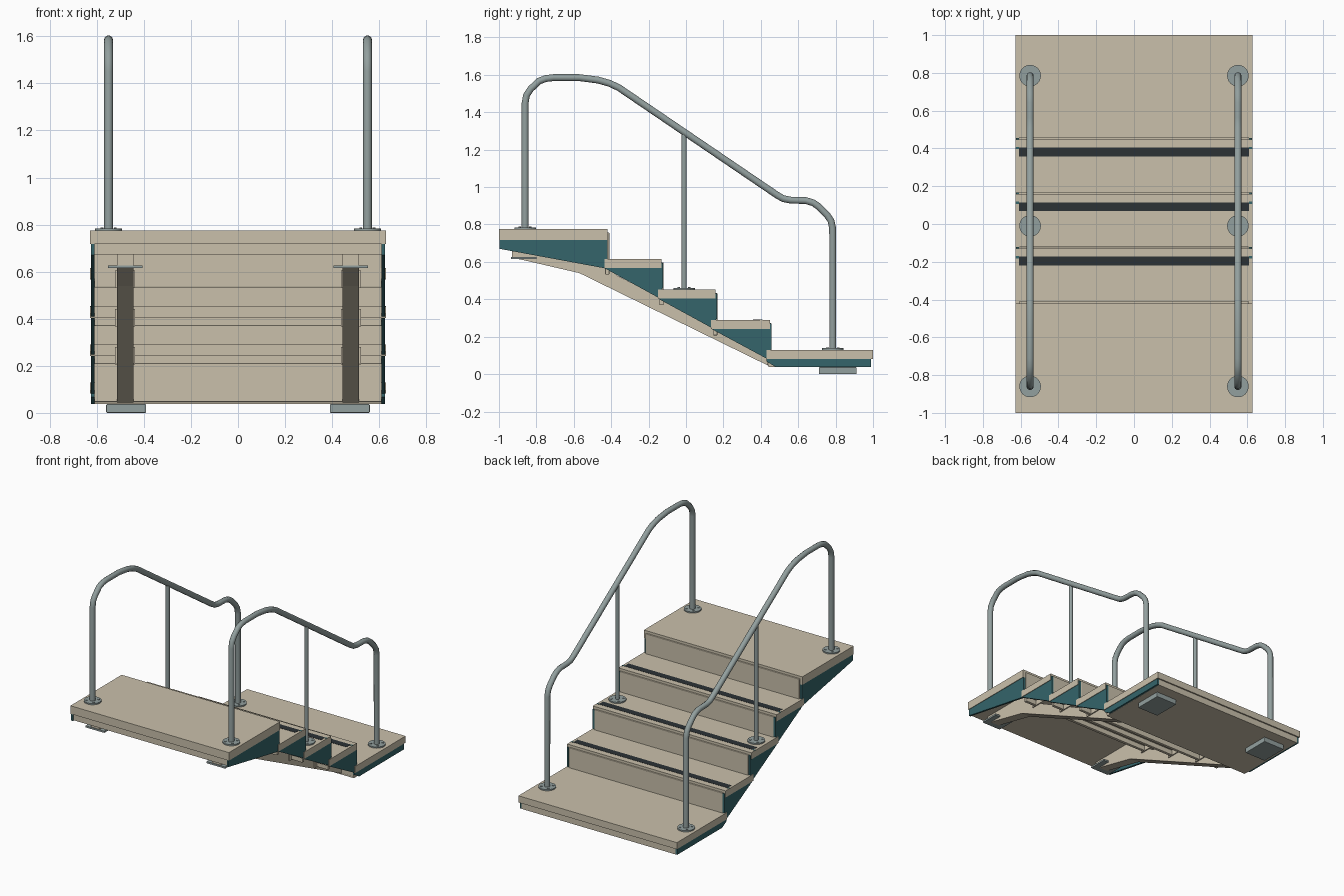
import bpy, bmesh, math

if "Cube" in bpy.data.objects:
    bpy.data.objects.remove(bpy.data.objects["Cube"])


def material(name, rgb):
    m = bpy.data.materials.new(name)
    m.diffuse_color = (*rgb, 1)
    m.use_nodes = True
    m.node_tree.nodes["Principled BSDF"].inputs["Base Color"].default_value = m.diffuse_color
    return m


BEIGE = material("beige_board", (0.59, 0.53, 0.41))
TEAL = material("teal_panel", (0.035, 0.13, 0.145))
GREY = material("grey_metal", (0.29, 0.35, 0.345))
DARK = material("dark_grip", (0.025, 0.032, 0.036))


def finish(name, bm, mat):
    bmesh.ops.recalc_face_normals(bm, faces=bm.faces)
    me = bpy.data.meshes.new(name)
    bm.to_mesh(me)
    bm.free()
    me.materials.append(mat)
    ob = bpy.data.objects.new(name, me)
    bpy.context.collection.objects.link(ob)
    return ob


def box(name, x, y, z, mat, bevel=0):
    bm = bmesh.new()
    bmesh.ops.create_cube(bm, size=1)
    for v in bm.verts:
        v.co = [a[0] + (c + 0.5) * (a[1] - a[0]) for a, c in zip((x, y, z), v.co)]
    ob = finish(name, bm, mat)
    if bevel:
        mod = ob.modifiers.new("bevel", 'BEVEL')
        mod.width = bevel
        mod.segments = 2
    return ob


def plate(name, pts, x0, x1, mat):
    """Extrude a (y, z) outline along x."""
    bm = bmesh.new()
    f = bm.faces.new([bm.verts.new((x0, y, z)) for y, z in pts])
    r = bmesh.ops.extrude_face_region(bm, geom=[f])
    for v in r["geom"]:
        if isinstance(v, bmesh.types.BMVert):
            v.co.x = x1
    bm.faces.ensure_lookup_table()
    # close the starting side if the extrusion removed it
    if not any(all(abs(v.co.x - x0) < 1e-6 for v in q.verts) for q in bm.faces):
        bmesh.ops.holes_fill(bm, edges=bm.edges)
    return finish(name, bm, mat)


def smooth(ob):
    bpy.ops.object.select_all(action='DESELECT')
    ob.select_set(True)
    bpy.context.view_layer.objects.active = ob
    bpy.ops.object.shade_smooth_by_angle(angle=math.radians(40))


def disc(name, x, y, z, r, h, mat, n=24):
    bm = bmesh.new()
    bmesh.ops.create_cone(bm, cap_ends=True, segments=n, radius1=r, radius2=r, depth=h)
    bmesh.ops.translate(bm, verts=bm.verts, vec=(x, y, z + h / 2))
    ob = finish(name, bm, mat)
    smooth(ob)


def tube(name, x, pts, r):
    cu = bpy.data.curves.new(name, 'CURVE')
    cu.dimensions = '3D'
    cu.bevel_depth = r
    cu.bevel_resolution = 3
    cu.use_fill_caps = True
    sp = cu.splines.new('POLY')
    sp.points.add(len(pts) - 1)
    for p, (y, z) in zip(sp.points, pts):
        p.co = (x, y, z, 1)
    cu.materials.append(GREY)
    ob = bpy.data.objects.new(name, cu)
    bpy.context.collection.objects.link(ob)
    bpy.ops.object.select_all(action='DESELECT')
    ob.select_set(True)
    bpy.context.view_layer.objects.active = ob
    bpy.ops.object.convert(target='MESH')
    smooth(bpy.context.view_layer.objects.active)


W, IN = 0.628, 0.61

# platforms, each a top slab over a narrower base
box("upper_platform", (-W, W), (-1, -0.42), (0.717, 0.775), BEIGE)
box("upper_platform_base", (-IN, IN), (-0.99, -0.43), (0.672, 0.717), BEIGE)
box("lower_platform", (-W, W), (0.43, 1), (0.082, 0.13), BEIGE)
box("lower_platform_base", (-IN, IN), (0.44, 0.99), (0.037, 0.082), BEIGE)

# treads with dark grip strips
treads = [(-0.437, -0.13, 0.615), (-0.15, 0.158, 0.452), (0.135, 0.448, 0.29)]
for i, (y0, y1, top) in enumerate(treads):
    box(f"tread_{i}", (-W, W), (y0, y1), (top - 0.048, top), BEIGE)
    box(f"grip_strip_{i}", (-IN, IN), (y1 - 0.09, y1 - 0.043), (top - 0.002, top + 0.0015), DARK)
    for s in (-1, 1):
        box(f"grip_end_{i}", sorted((s * IN, s * W)), (y1 - 0.052, y1 - 0.04), (top - 0.002, top + 0.0015), TEAL)

# risers, each standing on the tread below
fronts = [(-0.42, 0.775)] + [(t[1], t[2]) for t in treads]
for i, (y, top) in enumerate(fronts):
    low = fronts[i + 1][1] if i < 3 else 0.13
    box(f"riser_{i}", (-IN, IN), (y - 0.012, y + 0.01), (low - 0.083, top - 0.018), BEIGE, 0.004)

stringer = [(-0.93, 0.672), (-0.93, 0.622), (-0.85, 0.605), (-0.57, 0.54), (0.44, 0.045),
            (0.48, 0.037), (0.48, 0.08), (0.43, 0.11), (-0.44, 0.565), (-0.44, 0.672)]
rail = [(-0.86, 0.775), (-0.86, 1.45), (-0.853, 1.49), (-0.83, 1.525), (-0.785, 1.567), (-0.75, 1.58),
        (-0.71, 1.585), (-0.57, 1.585), (-0.47, 1.572), (-0.41, 1.555), (-0.36, 1.532),
        (0.45, 0.982), (0.49, 0.955), (0.52, 0.938), (0.56, 0.93), (0.64, 0.928), (0.68, 0.916),
        (0.71, 0.895), (0.755, 0.85), (0.775, 0.82), (0.784, 0.78), (0.785, 0.13)]

for s, side in ((-1, "left"), (1, "right")):
    # teal side panels
    a, b = s * IN, s * 0.624
    plate(f"{side}_upper_panel", [(-0.998, 0.67), (-0.43, 0.565), (-0.42, 0.56), (-0.42, 0.717), (-0.998, 0.717)], a, b, TEAL)
    plate(f"{side}_lower_panel", [(0.43, 0.082), (0.43, 0.068), (0.48, 0.038), (0.99, 0.038), (0.99, 0.082)], a, b, TEAL)
    for i, (y0, y1, top) in enumerate(treads):
        low = top - 0.048
        plate(f"{side}_step_panel_{i}", [(y0, low), (y1 + 0.003, low), (y1 + 0.003, low - 0.17)], a, b, TEAL)
        box(f"{side}_riser_end_{i}", sorted((a, b)), (y1, y1 + 0.008), (low - 0.11, top - 0.02), TEAL)

    # beam under the stairs with brackets, end pad and foot
    plate(f"{side}_stringer", stringer, s * 0.445, s * 0.515, BEIGE)
    for i, (y0, y1, top) in enumerate(treads):
        box(f"{side}_bracket_{i}", sorted((s * 0.437, s * 0.523)), (y0 - 0.012, y0 + 0.13),
            (top - 0.085, top - 0.01), BEIGE)
    box(f"{side}_end_pad", sorted((s * 0.405, s * 0.553)), (-0.935, -0.80), (0.615, 0.627), GREY)
    box(f"{side}_foot", sorted((s * 0.39, s * 0.56)), (0.71, 0.912), (0, 0.037), GREY, 0.004)

    # handrail, middle post and bolted flanges
    x = s * 0.55
    tube(f"{side}_handrail", x, rail, 0.0192)
    tube(f"{side}_middle_post", x, [(-0.01, 0.45), (-0.01, 1.285)], 0.014)
    for y, z in ((-0.86, 0.775), (-0.01, 0.452), (0.785, 0.13)):
        disc(f"{side}_flange", x, y, z - 0.002, 0.057, 0.011, GREY, 32)
        for k in range(4):
            t = math.pi / 4 + k * math.pi / 2
            disc(f"{side}_bolt", x + 0.04 * math.cos(t), y + 0.04 * math.sin(t), z + 0.008, 0.007, 0.005, GREY, 6)
